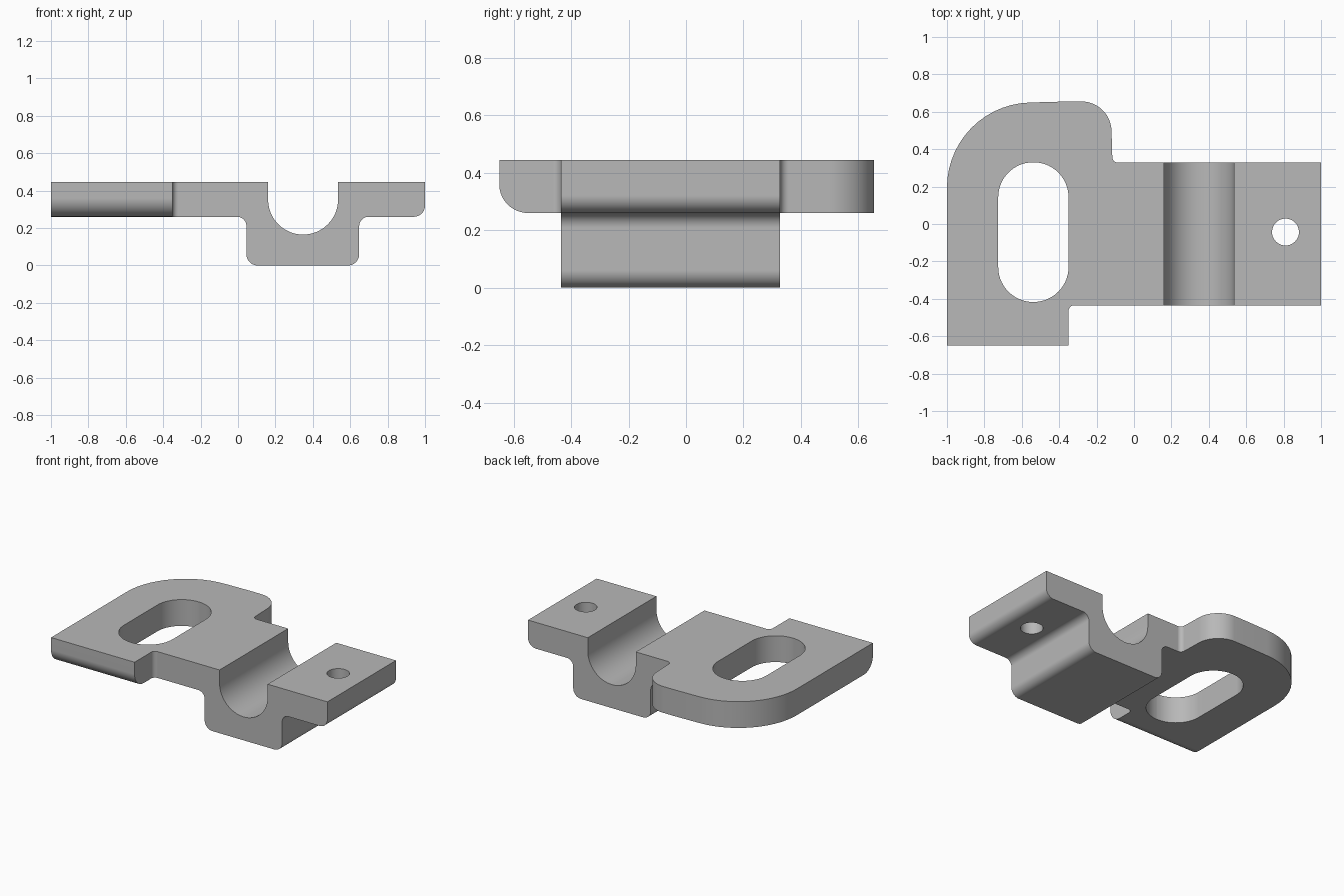
import bpy, bmesh, math
from mathutils import Vector

cube = bpy.data.objects.get("Cube")
if cube:
    bpy.data.objects.remove(cube, do_unlink=True)

grey = bpy.data.materials.new("machined grey")
grey.use_nodes = True
grey.diffuse_color = (0.48, 0.48, 0.48, 1)
grey.node_tree.nodes["Principled BSDF"].inputs["Base Color"].default_value = (0.48, 0.48, 0.48, 1)


def rounded(corners, steps=14):
    """Turn (u, v, radius) corners into an outline with true arc fillets."""
    out = []
    for i, (u, v, r) in enumerate(corners):
        p = Vector((u, v))
        if r == 0:
            out.append(p)
            continue
        a = (Vector(corners[i - 1][:2]) - p).normalized()
        b = (Vector(corners[(i + 1) % len(corners)][:2]) - p).normalized()
        half = a.angle(b) / 2
        centre = p + (a + b).normalized() * r / math.sin(half)
        start = p + a * r / math.tan(half) - centre
        end = p + b * r / math.tan(half) - centre
        sweep = math.atan2(start.x * end.y - start.y * end.x, start.dot(end))
        for k in range(steps + 1):
            t = sweep * k / steps
            c, s = math.cos(t), math.sin(t)
            out.append(centre + Vector((start.x * c - start.y * s, start.x * s + start.y * c)))
    return out


def prism(name, outline, axis, low, high):
    """Extrude a flat outline along one axis."""
    place = {"x": lambda u, v, w: (w, u, v),
             "y": lambda u, v, w: (u, w, v),
             "z": lambda u, v, w: (u, v, w)}[axis]
    bm = bmesh.new()
    face = bm.faces.new([bm.verts.new(place(p[0], p[1], low)) for p in outline])
    ext = bmesh.ops.extrude_face_region(bm, geom=[face])
    moved = [g for g in ext["geom"] if isinstance(g, bmesh.types.BMVert)]
    bmesh.ops.translate(bm, verts=moved, vec=place(0, 0, high - low))
    bmesh.ops.recalc_face_normals(bm, faces=bm.faces)
    mesh = bpy.data.meshes.new(name)
    bm.to_mesh(mesh)
    bm.free()
    mesh.materials.append(grey)
    ob = bpy.data.objects.new(name, mesh)
    bpy.context.collection.objects.link(ob)
    return ob


def cut(target, tool, operation):
    bpy.context.view_layer.objects.active = target
    mod = target.modifiers.new("cut", "BOOLEAN")
    mod.operation, mod.solver, mod.object = operation, "EXACT", tool
    bpy.ops.object.modifier_apply(modifier=mod.name)
    bpy.data.objects.remove(tool, do_unlink=True)


TOP, UNDER = 0.445, 0.26

# Plan outline: rounded foot on the right, straight arm on the left
bracket = prism("clamp_bracket", rounded([
    (-1, -0.65, 0), (-0.35, -0.65, 0), (-0.35, -0.435, 0.03), (1.2, -0.435, 0),
    (1.2, 0.328, 0), (-0.115, 0.328, 0.03), (-0.125, 0.655, 0.16),
    (-0.36, 0.655, 0), (-1, 0.637, 0.455)]), "z", -0.2, 0.7)

# Front profile: plate, hanging block and half-round channel
channel_x, channel_r, channel_z = 0.348, 0.187, 0.352
channel = [(channel_x - channel_r * math.cos(math.pi * k / 32),
            channel_z - channel_r * math.sin(math.pi * k / 32)) for k in range(33)]
lower = rounded([
    (1, TOP, 0), (1, UNDER, 0.06), (0.648, UNDER, 0.05), (0.648, 0, 0.06),
    (0.045, 0, 0.06), (0.045, UNDER, 0.05), (-1.2, UNDER, 0), (-1.2, TOP, 0)])
profile = lower + [(channel_x - channel_r, TOP)] + channel + [(channel_x + channel_r, TOP)]
cut(bracket, prism("front_profile", profile, "y", -1, 1), "INTERSECT")

# Rounded lower front edge of the foot
cut(bracket, prism("foot_edge", rounded([
    (-0.8, 0.7, 0), (-0.65, 0.7, 0), (-0.65, UNDER, 0.1), (-0.5, UNDER, 0),
    (-0.5, -0.2, 0), (-0.8, -0.2, 0)]), "x", -1.3, 0), "DIFFERENCE")

# Long slot in the foot and round bolt hole in the arm
cut(bracket, prism("slot", rounded([
    (-0.726, -0.417, 0.187), (-0.35, -0.417, 0.187),
    (-0.35, 0.33, 0.187), (-0.726, 0.33, 0.187)]), "z", -0.3, 0.8), "DIFFERENCE")
hole = [(0.81 + 0.072 * math.cos(math.tau * k / 48),
         -0.043 + 0.072 * math.sin(math.tau * k / 48)) for k in range(48)]
cut(bracket, prism("bolt_hole", hole, "z", -0.3, 0.8), "DIFFERENCE")

# Smooth fillets, crisp corners
bpy.ops.object.select_all(action="DESELECT")
bracket.select_set(True)
bpy.context.view_layer.objects.active = bracket
bpy.ops.object.shade_smooth_by_angle(angle=math.radians(30))
weighted = bracket.modifiers.new("weighted_normals", "WEIGHTED_NORMAL")
weighted.keep_sharp = True
